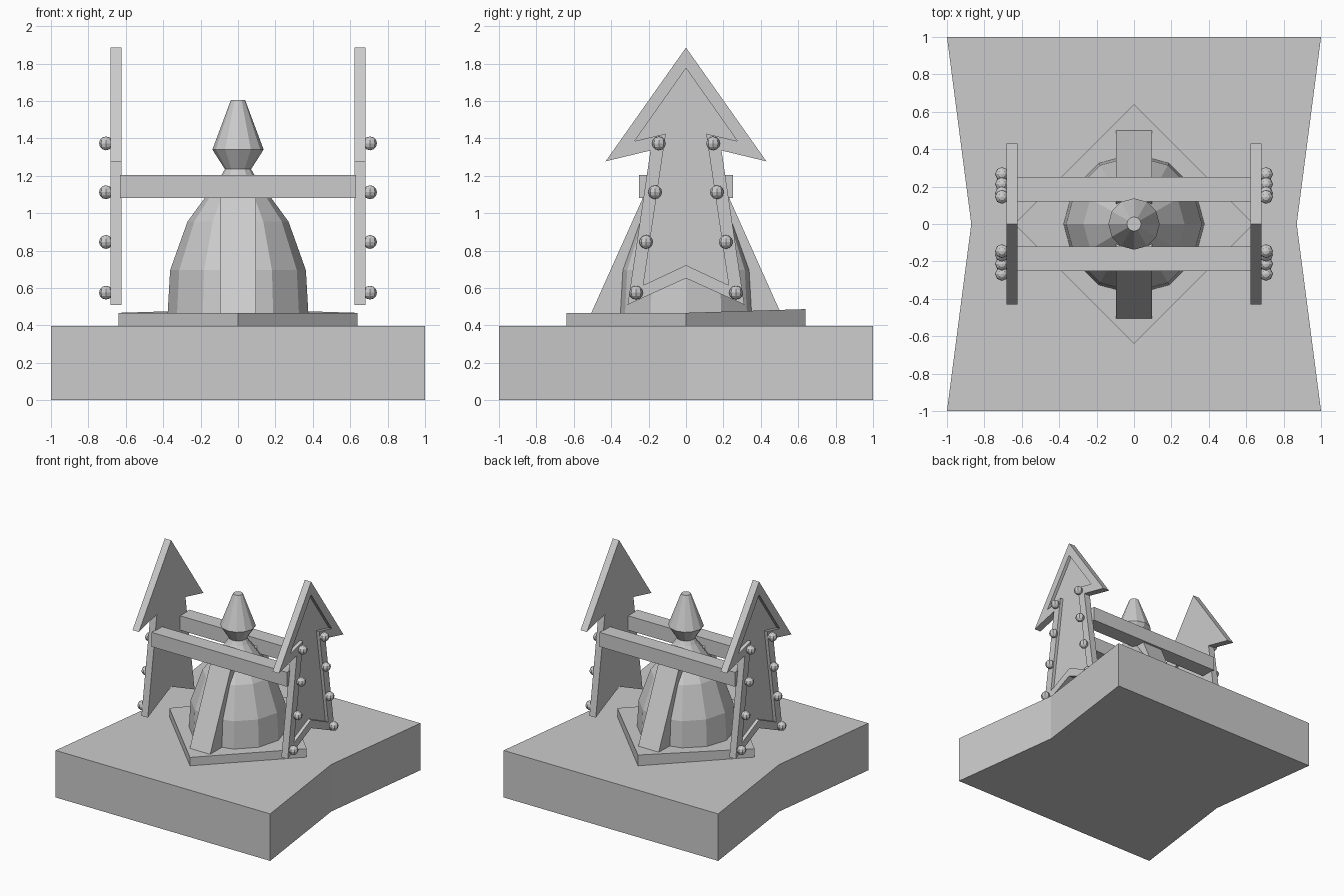
import bpy, bmesh, math
from mathutils import Vector

if "Cube" in bpy.data.objects:
    bpy.data.objects.remove(bpy.data.objects["Cube"])


def finish(name, bm):
    bmesh.ops.recalc_face_normals(bm, faces=bm.faces)
    mesh = bpy.data.meshes.new(name)
    bm.to_mesh(mesh)
    bm.free()
    obj = bpy.data.objects.new(name, mesh)
    bpy.context.collection.objects.link(obj)
    return obj


def loft(name, loops):
    """Join matching loops of points, capping the first and last."""
    bm = bmesh.new()
    rings = [[bm.verts.new(p) for p in loop] for loop in loops]
    n = len(rings[0])
    for a, b in zip(rings, rings[1:]):
        for i in range(n):
            j = (i + 1) % n
            bm.faces.new((a[i], a[j], b[j], b[i]))
    bm.faces.new(rings[0])
    bm.faces.new(rings[-1])
    return finish(name, bm)


def box(name, lo, hi):
    corners = [(lo[0], lo[1]), (hi[0], lo[1]), (hi[0], hi[1]), (lo[0], hi[1])]
    return loft(name, [[(x, y, z) for x, y in corners] for z in (lo[2], hi[2])])


def turned(name, profile, sides=12):
    return loft(name, [[(r * math.cos(math.tau * i / sides),
                         r * math.sin(math.tau * i / sides), z)
                        for i in range(sides)] for r, z in profile])


def mirrored(half):
    """Complete a half outline (first and last points on the axis)."""
    return half + [(-y, z) for y, z in reversed(half[1:-1])]


# Ground slab with pinched sides
slab = [(-1, -1), (1, -1), (0.87, 0), (1, 1), (-1, 1), (-0.87, 0)]
loft("ground_slab", [[(x, y, z) for x, y in slab] for z in (0, 0.396)])

# Diamond plinth, slightly raised at the back corner
diamond = [(0.64, 0, 0.467), (0, 0.64, 0.487), (-0.64, 0, 0.467), (0, -0.64, 0.467)]
loft("diamond_plinth", [[(x, y, 0.39) for x, y, z in diamond], diamond])

# Dome with its finial
turned("dome", [(0.377, 0.45), (0.363, 0.695), (0.27, 0.955), (0.175, 1.085),
                (0.09, 1.2), (0.07, 1.235), (0.137, 1.34), (0.038, 1.605)])

# Sloping buttresses and cross rails, front and back
for side, s in (("front", -1), ("back", 1)):
    fin = [(0, 0.45), (0.507, 0.465), (0.2, 1.15), (0.13, 1.15), (0, 1.0)]
    loft(side + "_buttress", [[(x, s * y, z) for y, z in fin] for x in (-0.095, 0.095)])
    ys = sorted((s * 0.12, s * 0.25))
    box(side + "_rail", (-0.63, ys[0], 1.082), (0.63, ys[1], 1.203))

# Arrow panels with recessed faces and studs
outer = mirrored([(0, 1.885), (0.43, 1.277), (0.19, 1.335), (0.312, 0.51), (0, 0.652)])
inner = mirrored([(0, 1.775), (0.275, 1.385), (0.108, 1.425), (0.228, 0.615), (0, 0.722)])
studs = [(0.145, 1.373), (0.165, 1.112), (0.213, 0.846), (0.267, 0.575)]
for side, s in (("left", -1), ("right", 1)):
    layers = [(outer, 0.623), (outer, 0.682), (inner, 0.682), (inner, 0.655)]
    loft(side + "_arrow_panel", [[(s * x, y, z) for y, z in pts] for pts, x in layers])
    bm = bmesh.new()
    for y, z in studs:
        for t in (-1, 1):
            new = bmesh.ops.create_uvsphere(bm, u_segments=8, v_segments=6, radius=0.037)
            bmesh.ops.translate(bm, verts=new["verts"], vec=Vector((s * 0.706, t * y, z)))
    finish(side + "_studs", bm)
